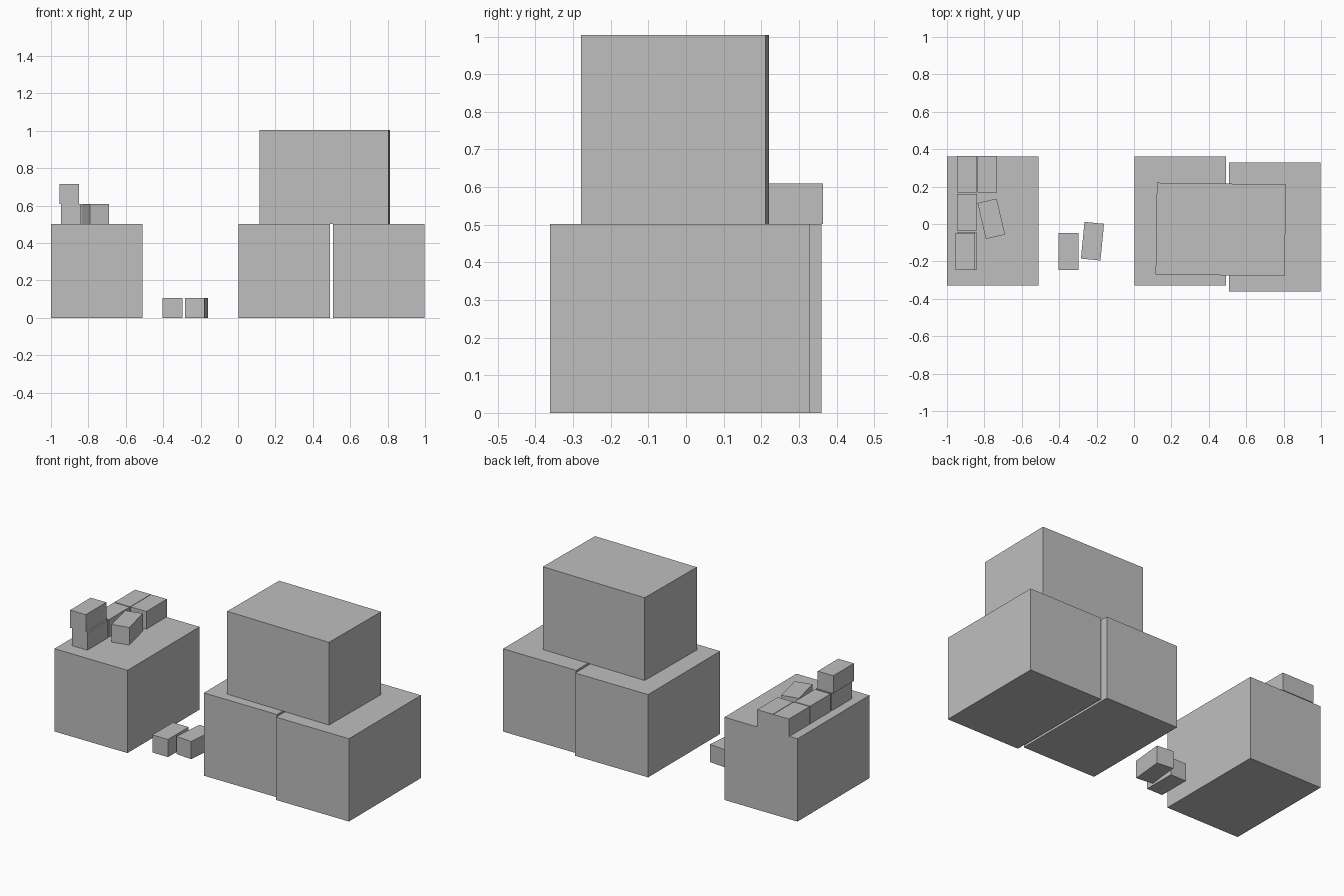
import bpy
import bmesh
from math import radians
from mathutils import Matrix

cube = bpy.data.objects.get("Cube")
if cube:
    bpy.data.objects.remove(cube, do_unlink=True)

# One plain grey for every box
grey = bpy.data.materials.new("plain grey")
grey.use_nodes = True
colour = (0.52, 0.52, 0.52, 1)
grey.diffuse_color = colour
grey.node_tree.nodes["Principled BSDF"].inputs["Base Color"].default_value = colour

LARGE = (0.49, 0.69, 0.502)
SMALL = (0.105, 0.197, 0.107)


def box(name, size, x, y, base=0.0, turn=0.0):
    """Flat-faced box resting at height base, turned about z in degrees."""
    bm = bmesh.new()
    bmesh.ops.create_cube(bm, size=1, matrix=Matrix.Diagonal((*size, 1)))
    mesh = bpy.data.meshes.new(name)
    bm.to_mesh(mesh)
    bm.free()
    mesh.materials.append(grey)
    obj = bpy.data.objects.new(name, mesh)
    obj.location = (x, y, base + size[2] / 2)
    obj.rotation_euler.z = radians(turn)
    bpy.context.collection.objects.link(obj)


# Large crates on the ground, and one lying crosswise on top
box("right_crate", LARGE, -0.755, 0.015)
box("middle_crate", LARGE, 0.247, 0.015)
box("left_crate", LARGE, 0.752, -0.016)
box("top_crate", LARGE, 0.464, -0.029, LARGE[2], 89.2)

# Row of small boxes on the right crate
for i, y in enumerate((0.266, 0.063, -0.144)):
    box(f"row_box_{i + 1}", SMALL, -0.893, y, LARGE[2])
box("stacked_box", SMALL, -0.902, -0.147, LARGE[2] + SMALL[2])
box("back_box", SMALL, -0.785, 0.266, LARGE[2])
box("turned_box", SMALL, -0.763, 0.028, LARGE[2], 13)

# Small boxes on the ground
box("ground_box", SMALL, -0.35, -0.147)
box("turned_ground_box", SMALL, -0.222, -0.092, 0, -5.5)
